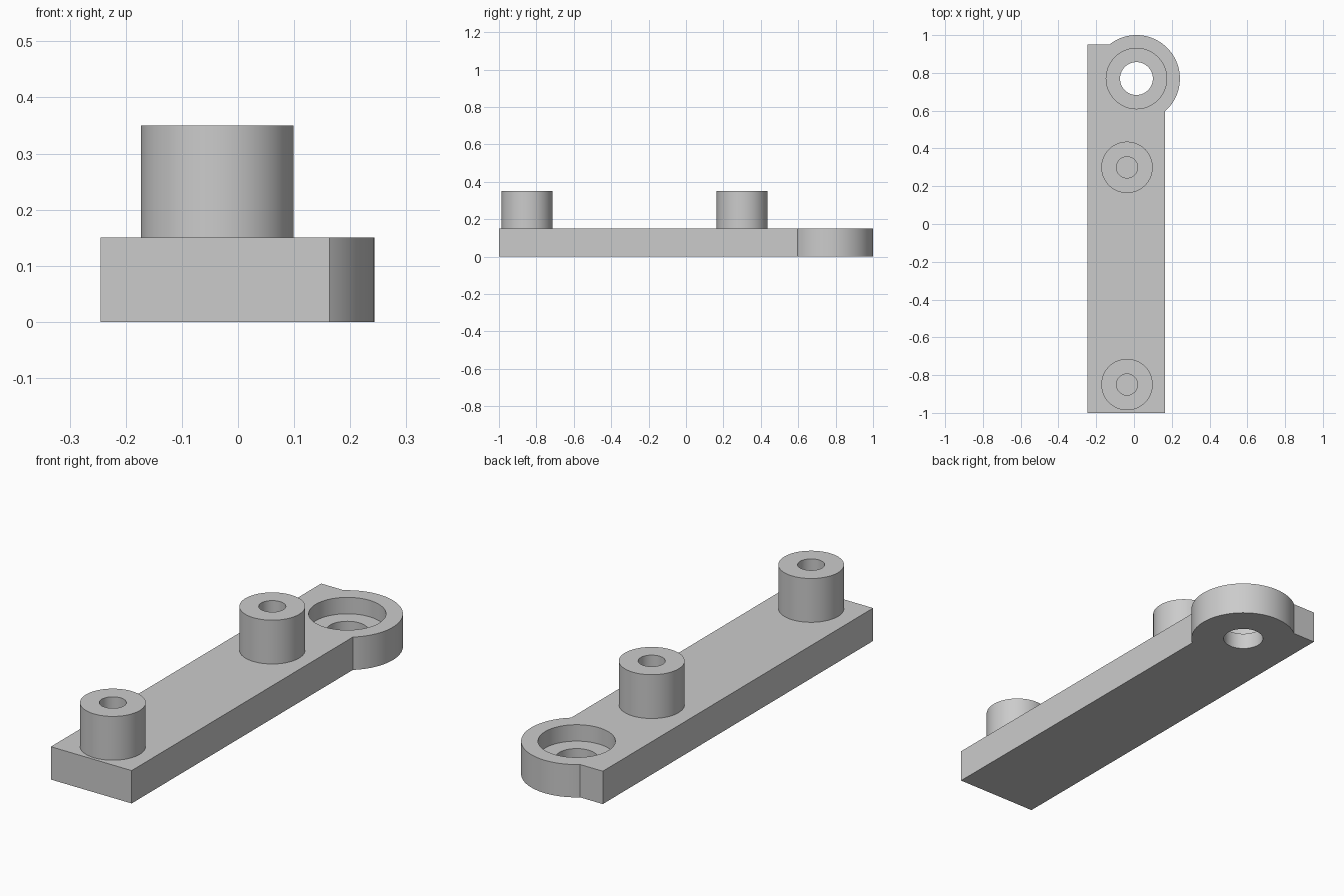
import bpy, bmesh
from math import pi, cos, sin, asin, acos, radians

if "Cube" in bpy.data.objects:
    bpy.data.objects.remove(bpy.data.objects["Cube"])

SEG = 96
LEFT, RIGHT, FRONT, BACK = -0.245, 0.163, -1.0, 0.95
THICK, POST_TOP = 0.15, 0.35
EYE_X, EYE_Y, EYE_R = 0.013, 0.77, 0.23

grey = bpy.data.materials.new("plain grey")
grey.use_nodes = True
colour = (0.6, 0.6, 0.6, 1)
grey.diffuse_color = colour
grey.node_tree.nodes["Principled BSDF"].inputs["Base Color"].default_value = colour


def finish(bm, name):
    bmesh.ops.recalc_face_normals(bm, faces=bm.faces)
    mesh = bpy.data.meshes.new(name)
    bm.to_mesh(mesh)
    bm.free()
    mesh.materials.append(grey)
    obj = bpy.data.objects.new(name, mesh)
    bpy.context.collection.objects.link(obj)
    return obj


def smooth(obj):
    bpy.ops.object.select_all(action='DESELECT')
    obj.select_set(True)
    bpy.context.view_layer.objects.active = obj
    bpy.ops.object.shade_smooth_by_angle(angle=radians(30))


def circle(x, y, r):
    return [(x + r * cos(2 * pi * i / SEG), y + r * sin(2 * pi * i / SEG)) for i in range(SEG)]


def prism(name, outline, z0, z1):
    bm = bmesh.new()
    face = bm.faces.new([bm.verts.new((x, y, z0)) for x, y in outline])
    top = bmesh.ops.extrude_face_region(bm, geom=[face])["geom"]
    verts = [v for v in top if isinstance(v, bmesh.types.BMVert)]
    bmesh.ops.translate(bm, verts=verts, vec=(0, 0, z1 - z0))
    return finish(bm, name)


def cut(obj, outline, z0, z1):
    cutter = prism("hole_cutter", outline, z0, z1)
    cutter.hide_render = True
    mod = obj.modifiers.new("hole", 'BOOLEAN')
    mod.operation, mod.solver, mod.object = 'DIFFERENCE', 'EXACT', cutter
    bpy.context.view_layer.objects.active = obj
    bpy.ops.object.modifier_apply(modifier=mod.name)
    bpy.data.objects.remove(cutter)


# Bar whose outline swells into a round eye at the back
start = -acos((RIGHT - EYE_X) / EYE_R)
end = pi - asin((BACK - EYE_Y) / EYE_R)
angles = [start + (end - start) * i / SEG for i in range(SEG + 1)]
outline = [(LEFT, FRONT), (RIGHT, FRONT)]
outline += [(EYE_X + EYE_R * cos(a), EYE_Y + EYE_R * sin(a)) for a in angles]
outline.append((LEFT, BACK))
bar = prism("bar", outline, 0, THICK)

# Counterbored through hole in the eye
cut(bar, circle(EYE_X, EYE_Y, 0.16), THICK / 2, THICK + 0.1)
cut(bar, circle(EYE_X, EYE_Y, 0.087), -0.1, THICK)
smooth(bar)


# Hollow posts standing on the bar
def post(name, x, y, outer=0.136, inner=0.056):
    bm = bmesh.new()
    profile = [(outer, THICK), (outer, POST_TOP), (inner, POST_TOP), (inner, THICK)]
    rings = [[bm.verts.new((px, py, z)) for px, py in circle(x, y, r)] for r, z in profile]
    for a, b in zip(rings, rings[1:]):
        for i in range(SEG):
            j = (i + 1) % SEG
            bm.faces.new((a[i], a[j], b[j], b[i]))
    smooth(finish(bm, name))


post("front_post", -0.037, -0.85)
post("back_post", -0.037, 0.30)
